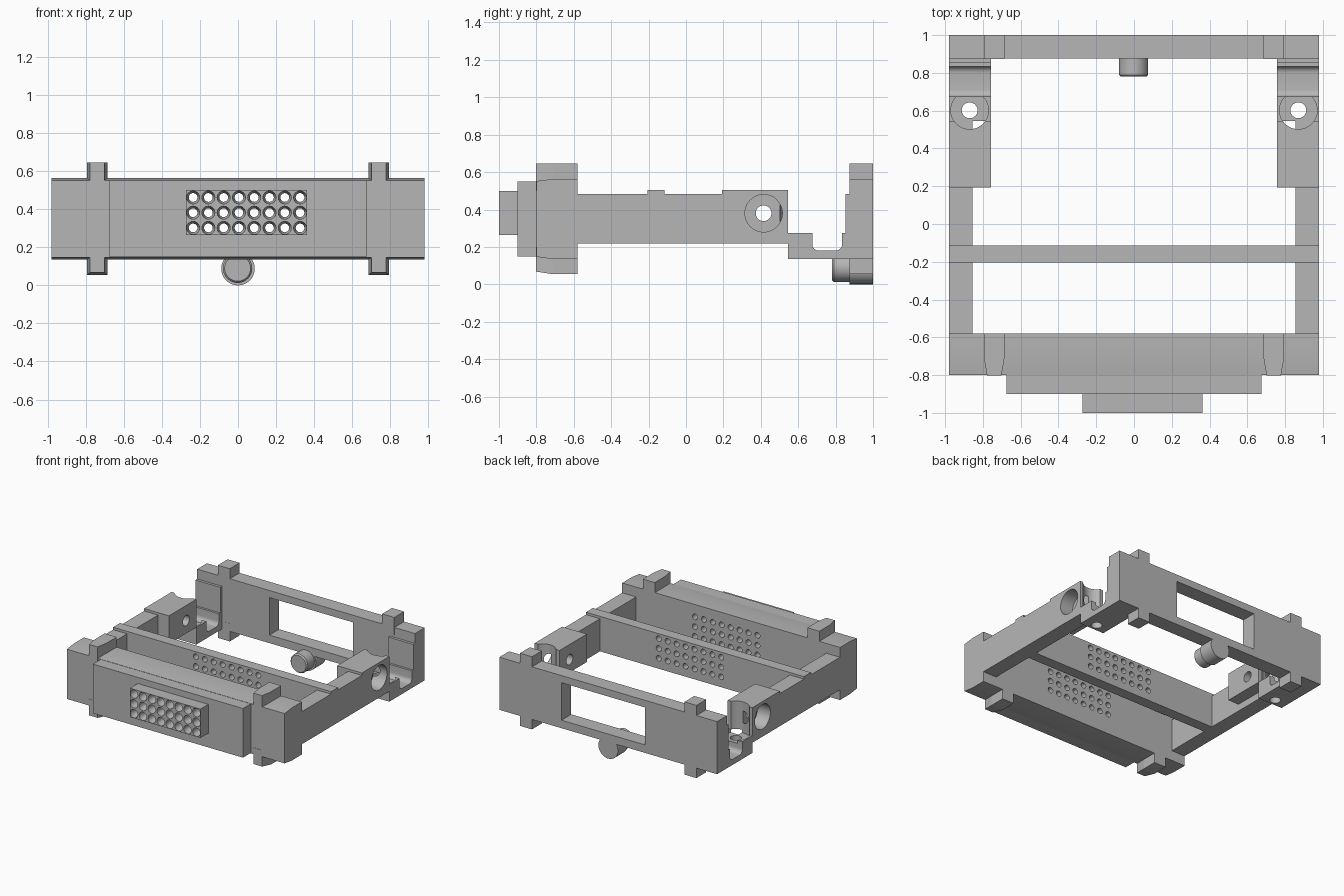
import bpy, bmesh
from math import pi, cos, sin

cube = bpy.data.objects.get("Cube")
if cube:
    bpy.data.objects.remove(cube, do_unlink=True)

grey = bpy.data.materials.new("plain grey")
grey.use_nodes = True
grey.diffuse_color = (0.47, 0.47, 0.47, 1)
grey.node_tree.nodes["Principled BSDF"].inputs["Base Color"].default_value = grey.diffuse_color


def finish(name, bm):
    bmesh.ops.recalc_face_normals(bm, faces=bm.faces)
    mesh = bpy.data.meshes.new(name)
    bm.to_mesh(mesh)
    bm.free()
    mesh.materials.append(grey)
    ob = bpy.data.objects.new(name, mesh)
    bpy.context.collection.objects.link(ob)
    return ob


def loft(bm, rings):
    """Skin a closed solid through rings of points."""
    rows = [[bm.verts.new(p) for p in ring] for ring in rings]
    n = len(rows[0])
    for a, b in zip(rows, rows[1:]):
        for i in range(n):
            j = (i + 1) % n
            bm.faces.new((a[i], a[j], b[j], b[i]))
    bm.faces.new(rows[0])
    bm.faces.new(rows[-1])


def extrude_x(name, profile, x0, x1):
    bm = bmesh.new()
    loft(bm, [[(x, y, z) for y, z in profile] for x in (x0, x1)])
    return finish(name, bm)


def box(name, x0, x1, y0, y1, z0, z1):
    return extrude_x(name, [(y0, z0), (y1, z0), (y1, z1), (y0, z1)], x0, x1)


def tube(bm, axis, centre, stations, n=32):
    """Turned solid along an axis; stations are (position, radius)."""
    rings = []
    for t, r in stations:
        ring = []
        for i in range(n):
            u, v = r * cos(2 * pi * i / n), r * sin(2 * pi * i / n)
            c, d = centre[0] + u, centre[1] + v
            ring.append({"x": (t, c, d), "y": (c, t, d), "z": (c, d, t)}[axis])
        rings.append(ring)
    loft(bm, rings)


def turned(name, axis, centre, stations, n=32):
    bm = bmesh.new()
    tube(bm, axis, centre, stations, n)
    return finish(name, bm)


def cut(ob, cutter):
    cutter.hide_render = True
    mod = ob.modifiers.new("cut", "BOOLEAN")
    mod.operation, mod.solver, mod.object = "DIFFERENCE", "EXACT", cutter
    bpy.context.view_layer.objects.active = ob
    bpy.ops.object.modifier_apply(modifier=mod.name)


def drop(*cutters):
    for c in cutters:
        bpy.data.objects.remove(c, do_unlink=True)


def smooth(ob):
    bpy.ops.object.select_all(action="DESELECT")
    ob.select_set(True)
    bpy.context.view_layer.objects.active = ob
    bpy.ops.object.shade_smooth_by_angle(angle=0.6)


W = 0.98      # half width of the frame
RAIL = 0.855  # inner face of the rails
LUG = 0.757   # inner face of lugs and arms

# Front beam with slightly sloped leading edges, its step and pin block
front_beam = extrude_x("front_beam", [(-0.8, 0.147), (-0.71, 0.135), (-0.58, 0.135),
                                      (-0.58, 0.563), (-0.71, 0.563), (-0.8, 0.552)], -W, W)
front_step = box("front_step", -0.675, 0.675, -0.9, -0.8, 0.15, 0.55)
pin_block = box("pin_block", -0.272, 0.363, -1.0, -0.9, 0.265, 0.5)

# Cross bar between the rails
cross_bar = box("cross_bar", -RAIL, RAIL, -0.205, -0.115, 0.218, 0.503)

# Grid of pin holes with flared mouths running through the front parts
bm = bmesh.new()
for col in range(8):
    for row in range(3):
        tube(bm, "y", (-0.236 + 0.0803 * col, 0.302 + 0.08 * row),
             [(-1.02, 0.035), (-0.96, 0.033), (-0.93, 0.023), (0.0, 0.023)], 16)
pins = finish("pin_hole_cutter", bm)
for part in (front_beam, front_step, pin_block, cross_bar):
    cut(part, pins)
    smooth(part)
drop(pins)

# Back panel with its window
back_panel = box("back_panel", -W, W, 0.875, 1.0, 0.135, 0.563)
window = box("window_cutter", -0.33, 0.42, 0.8, 1.1, 0.2, 0.505)
cut(back_panel, window)
drop(window)

# Round boss and peg under the back panel
smooth(turned("back_boss", "y", (0, 0.088), [(0.875, 0.088), (1.0, 0.088)], 48))
smooth(turned("back_peg", "y", (-0.002, 0.09),
               [(0.78, 0.068), (0.79, 0.077), (0.88, 0.077)], 48))

# Rounded floor of the dip in each arm
R = 0.035
dip = [(0.675 + R - R * cos(a), 0.18 + R - R * sin(a)) for a in [i * pi / 12 for i in range(7)]]
dip += [(0.835 - R + R * sin(a), 0.18 + R - R * cos(a)) for a in [i * pi / 12 for i in range(7)]]

for s, side in ((1, "left"), (-1, "right")):
    # Rail, raised under the cross bar and at the lug
    rail = extrude_x(side + "_rail", [
        (-0.58, 0.218), (0.545, 0.218), (0.545, 0.503), (0.193, 0.503), (0.193, 0.483),
        (-0.115, 0.483), (-0.115, 0.503), (-0.205, 0.503), (-0.205, 0.483),
        (-0.58, 0.483)], s * RAIL, s * W)
    lug = box(side + "_lug", s * LUG, s * RAIL, 0.193, 0.545, 0.275, 0.503)

    # Low arm joining the lug to the back panel, with a pad against the panel
    arm = extrude_x(side + "_arm", [(0.545, 0.135), (0.545, 0.275), (0.675, 0.275)] + dip +
                    [(0.835, 0.275), (0.853, 0.275), (0.853, 0.483), (0.875, 0.483),
                     (0.875, 0.135)], s * LUG, s * W)

    # Sideways and upright screw holes with wide seats
    cutters = [
        turned("side_seat_cutter", "x", (0.415, 0.38), [(s * 0.865, 0.1), (s * 1.05, 0.1)], 48),
        turned("side_hole_cutter", "x", (0.415, 0.38), [(s * 0.7, 0.042), (s * 1.05, 0.042)]),
        turned("upright_seat_cutter", "z", (s * 0.87, 0.602), [(0.25, 0.1), (0.7, 0.1)], 48),
        turned("upright_hole_cutter", "z", (s * 0.87, 0.602), [(0.05, 0.042), (0.7, 0.042)]),
    ]
    for part in (rail, lug):
        for c in cutters[:3]:
            cut(part, c)
        smooth(part)
    # The seat stops short of the pad
    for c in cutters[2:]:
        cut(arm, c)
    smooth(arm)
    drop(*cutters)

    # Tabs above and below the beam and panel; front ones narrow forwards
    for level, base, tip, nose in (("upper", 0.5, 0.645, 0.645), ("lower", 0.2, 0.054, 0.068)):
        bm = bmesh.new()
        loft(bm, [[(s * 0.74 - w, y, base), (s * 0.74 + w, y, base),
                   (s * 0.74 + w, y, top), (s * 0.74 - w, y, top)]
                  for y, w, top in ((-0.802, 0.038, nose), (-0.71, 0.054, tip),
                                    (-0.579, 0.054, tip))])
        finish(f"{side}_{level}_front_tab", bm)
        box(f"{side}_{level}_back_tab", s * 0.686, s * 0.794, 0.874, 1.0, base, tip)
